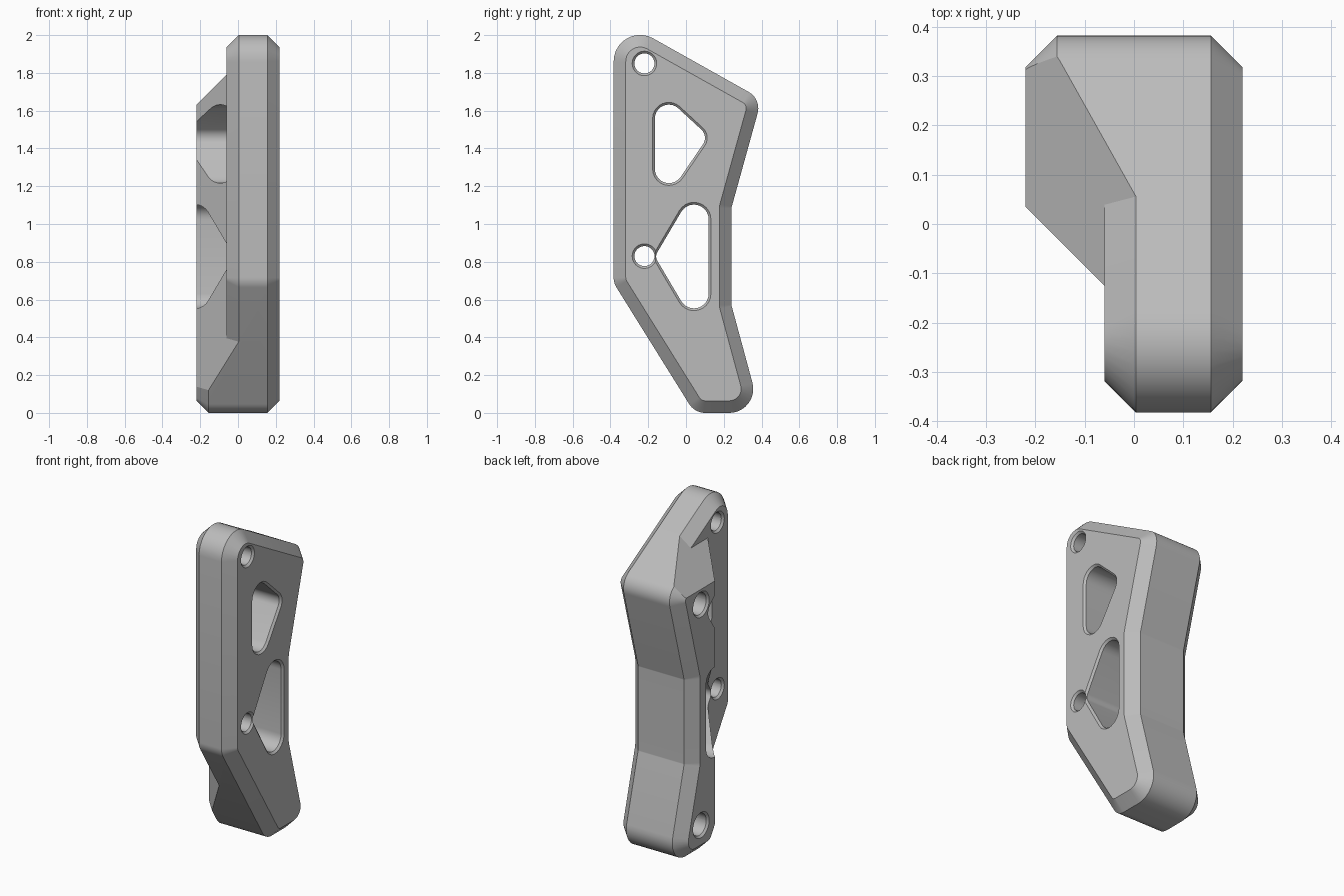
import bpy, bmesh, math
from mathutils import Vector

cube = bpy.data.objects.get("Cube")
if cube:
    bpy.data.objects.remove(cube, do_unlink=True)

grey = bpy.data.materials.new("plain_grey")
grey.use_nodes = True
grey.diffuse_color = (0.5, 0.5, 0.5, 1)
grey.node_tree.nodes["Principled BSDF"].inputs["Base Color"].default_value = (0.5, 0.5, 0.5, 1)


def rounded(corners, inset=0.0, steps=10):
    """Rounded polygon from counter-clockwise (y, z, radius) corners, moved inward by inset."""
    points = []
    pos = [Vector(c[:2]) for c in corners]
    for i, p in enumerate(pos):
        a = (p - pos[i - 1]).normalized()
        b = (pos[(i + 1) % len(pos)] - p).normalized()
        na, nb = Vector((-a.y, a.x)), Vector((-b.y, b.x))
        p = p + (na + nb) * inset / (1 + na.dot(nb))
        turn = math.atan2(a.x * b.y - a.y * b.x, a.dot(b))
        side = 1 if turn > 0 else -1
        r = max(corners[i][2] - inset * side, 0.004)
        centre = p + (na + nb) * side * r / (1 + na.dot(nb))
        start = math.atan2(-na.y * side, -na.x * side)
        for k in range(steps + 1):
            t = start + turn * k / steps
            points.append(centre + r * Vector((math.cos(t), math.sin(t))))
    return points


def loft(name, corners, stations, planes=()):
    """Closed solid through (x, inset) stations, trimmed by (point, normal) planes."""
    bm = bmesh.new()
    rings = [[bm.verts.new((x, *p)) for p in rounded(corners, d)] for x, d in stations]
    for lo, hi in zip(rings, rings[1:]):
        for i in range(len(lo)):
            j = (i + 1) % len(lo)
            bm.faces.new((lo[i], lo[j], hi[j], hi[i]))
    bm.faces.new(rings[0])
    bm.faces.new(rings[-1][::-1])
    for co, no in planes:
        geom = bm.verts[:] + bm.edges[:] + bm.faces[:]
        cut = bmesh.ops.bisect_plane(bm, geom=geom, plane_co=co, plane_no=no, clear_outer=True)
        edges = [e for e in cut["geom_cut"] if isinstance(e, bmesh.types.BMEdge)]
        bmesh.ops.holes_fill(bm, edges=edges, sides=0)
    bmesh.ops.recalc_face_normals(bm, faces=bm.faces[:])
    mesh = bpy.data.meshes.new(name)
    bm.to_mesh(mesh)
    bm.free()
    mesh.materials.append(grey)
    obj = bpy.data.objects.new(name, mesh)
    bpy.context.collection.objects.link(obj)
    return obj


def combine(target, tool, operation):
    mod = target.modifiers.new(operation.lower(), "BOOLEAN")
    mod.operation, mod.solver, mod.object = operation, "EXACT", tool
    bpy.context.view_layer.objects.active = target
    bpy.ops.object.modifier_apply(modifier=mod.name)
    bpy.data.objects.remove(tool, do_unlink=True)


def circle(y, z, r):
    q = r * 0.999
    return [(y - r, z - r, q), (y + r, z - r, q), (y + r, z + r, q), (y - r, z + r, q)]


# Side outline shared by the plate and the thick rear block
outline = [(0.046, 0, 0.10), (0.395, 0, 0.127), (0.241, 0.569, 0.02), (0.241, 1.087, 0.02),
           (0.40, 1.661, 0.10), (-0.383, 2.10, 0.14), (-0.383, 0.688, 0.10)]
BEVEL = 0.064
RIGHT, PLATE, BLOCK = 0.22, -0.06, -0.22

# Bevelled plate
body = loft("bracket_body", outline,
            [(PLATE, BEVEL), (PLATE + BEVEL, 0), (RIGHT - BEVEL, 0), (RIGHT, BEVEL)])

# Rear block, trimmed by sloping front and top faces
block = loft("rear_block", outline, [(BLOCK, BEVEL), (BLOCK + BEVEL, 0), (0.1, 0)],
             [((BLOCK, 0.035, 0), (-1, -1, 0)), ((BLOCK, 0, 1.63), (-1, 0, 1))])
combine(body, block, "UNION")

# Lightening pockets right through, with a chamfered lip on the plate side
LIP = 0.012
upper_pocket = [(-0.165, 1.048, 0.075), (0.119, 1.465, 0.06), (-0.165, 1.727, 0.074)]
lower_pocket = [(0.12, 0.346, 0.078), (0.12, 1.31, 0.078), (-0.165, 0.828, 0.045)]
for shape in (upper_pocket, lower_pocket):
    cutter = loft("pocket_cutter", shape, [(-0.3, 0), (RIGHT - LIP, 0), (RIGHT + LIP, -2 * LIP)])
    combine(body, cutter, "DIFFERENCE")

# Bolt holes through the plate, chamfered at both ends
for z in (1.85, 0.83):
    cutter = loft("bolt_cutter", circle(-0.22, z, 0.053),
                  [(PLATE - LIP, -2 * LIP), (PLATE + LIP, 0),
                   (RIGHT - LIP, 0), (RIGHT + LIP, -2 * LIP)])
    combine(body, cutter, "DIFFERENCE")

# Blind mounting holes in the rear block
for z in (1.537, 0.185):
    cutter = loft("mount_cutter", circle(0.168, z, 0.066),
                  [(BLOCK - LIP, -2 * LIP), (BLOCK + LIP, 0), (0.04, 0)])
    combine(body, cutter, "DIFFERENCE")

# Smooth the rounded corners, keep the bevels crisp
bpy.ops.object.select_all(action="DESELECT")
body.select_set(True)
bpy.context.view_layer.objects.active = body
bpy.ops.object.shade_smooth_by_angle(angle=math.radians(20))
